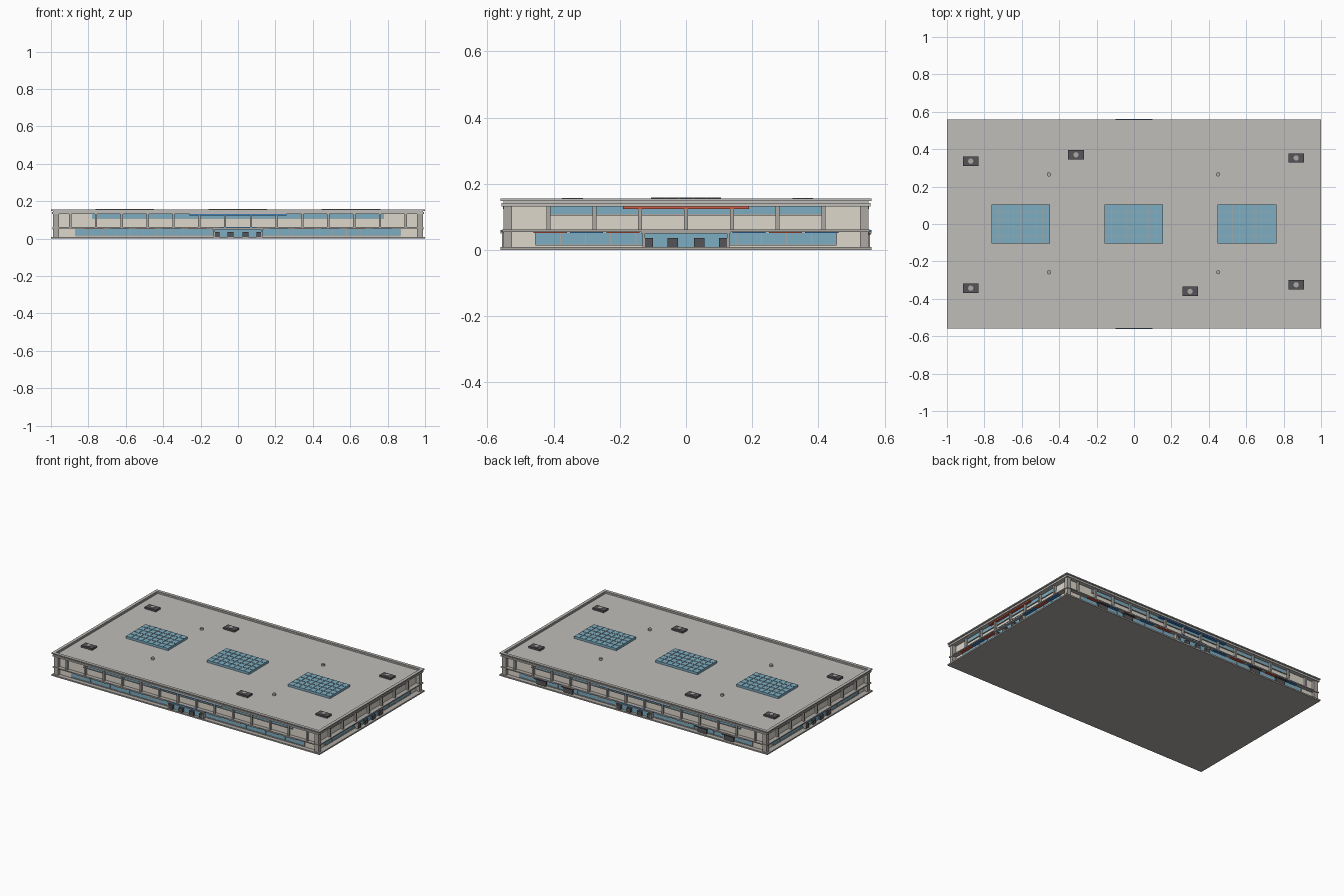
import bpy, bmesh

if "Cube" in bpy.data.objects:
    bpy.data.objects.remove(bpy.data.objects["Cube"])

def material(name, r, g, b):
    m = bpy.data.materials.new(name)
    m.diffuse_color = (r, g, b, 1)
    m.use_nodes = True
    m.node_tree.nodes["Principled BSDF"].inputs["Base Color"].default_value = m.diffuse_color
    return m

CREAM = material("cream", 0.72, 0.68, 0.60)
STONE = material("stone", 0.42, 0.40, 0.37)
ROOF = material("roof_grey", 0.52, 0.51, 0.49)
GLASS = material("glass", 0.20, 0.42, 0.54)
DARK = material("dark_metal", 0.09, 0.09, 0.10)
RED = material("red", 0.60, 0.10, 0.06)
BLUE = material("blue", 0.05, 0.20, 0.50)

def boxes(name, items, mat):
    """One object from many (x0, x1, y0, y1, z0, z1) boxes."""
    bm = bmesh.new()
    for x0, x1, y0, y1, z0, z1 in items:
        vs = bmesh.ops.create_cube(bm, size=1)["verts"]
        for v in vs:
            v.co.x = (x0 + x1) / 2 + v.co.x * abs(x1 - x0)
            v.co.y = (y0 + y1) / 2 + v.co.y * abs(y1 - y0)
            v.co.z = (z0 + z1) / 2 + v.co.z * abs(z1 - z0)
    me = bpy.data.meshes.new(name)
    bm.to_mesh(me)
    bm.free()
    me.materials.append(mat)
    ob = bpy.data.objects.new(name, me)
    bpy.context.collection.objects.link(ob)
    return ob

def on_side(side, u0, u1, d0, d1, z0, z1):
    """Box at u along a facade and d out from the centre."""
    return {"front": (u0, u1, -d1, -d0, z0, z1),
            "back": (-u1, -u0, d0, d1, z0, z1),
            "right": (d0, d1, u0, u1, z0, z1),
            "left": (-d1, -d0, -u1, -u0, z0, z1)}[side]

def ring(w, d, t, z0, z1):
    """Four boxes forming a rectangular frame."""
    return [(-w, w, s * d, s * (d - t), z0, z1) for s in (-1, 1)] + \
           [(s * w, s * (w - t), -d + t, d - t, z0, z1) for s in (-1, 1)]

def cylinders(name, places, r, z0, z1, mat):
    for x, y in places:
        bpy.ops.mesh.primitive_cylinder_add(vertices=20, radius=r, depth=z1 - z0,
                                            location=(x, y, (z0 + z1) / 2))
        ob = bpy.context.object
        ob.name = name
        ob.data.materials.append(mat)
        bpy.ops.object.shade_smooth_by_angle()

WX, WY = 0.962, 0.53   # wall planes

# Main shell
boxes("base_slab", [(-1, 1, -0.56, 0.56, 0, 0.009)], STONE)
boxes("walls", [(-WX, WX, -WY, WY, 0.009, 0.133)], CREAM)
boxes("floor_ledge", ring(0.993, 0.556, 0.035, 0.055, 0.062), STONE)
boxes("roof_slab", [(-0.995, 0.995, -0.558, 0.558, 0.132, 0.142)], ROOF)
boxes("parapet", ring(0.99, 0.552, 0.014, 0.142, 0.15), ROOF)
boxes("parapet_cap", ring(1, 0.56, 0.02, 0.148, 0.155), ROOF)
boxes("corner_pillars", [(sx * 0.958, sx * 0.988, sy * 0.525, sy * 0.551, 0.009, 0.133)
                         for sx in (-1, 1) for sy in (-1, 1)], STONE)

# Facades: side, wall plane, upper glass, lower glass, columns, banner colour and width
long_cols = [s * 0.069 * k for k in range(1, 14, 2) for s in (-1, 1)]
short_cols = [0.1385 * k for k in range(-3, 4)]
FACADES = [("front", WY, 0.78, 0.87, long_cols, BLUE, 0.26),
           ("back", WY, 0.78, 0.87, long_cols, BLUE, 0.26),
           ("right", WX, 0.42, 0.455, short_cols, RED, 0.19),
           ("left", WX, 0.42, 0.455, short_cols, RED, 0.19)]
for side, w, up, low, cols, tint, bw in FACADES:
    def put(name, items, mat):
        boxes(side + "_" + name, [on_side(side, *i) for i in items], mat)
    out = w + 0.026
    put("upper_glass", [(-up, up, w - 0.002, w + 0.004, 0.107, 0.131)], GLASS)
    put("lower_glass", [(-low, low, w - 0.002, w + 0.004, 0.016, 0.053)], GLASS)
    put("columns", [(c - 0.006, c + 0.006, w + 0.006, out - 0.006, 0.062, 0.133)
                    for c in cols], STONE)
    put("window_rails", [(-up, up, w, w + 0.008, 0.104, 0.108),
                         (-low, low, w, w + 0.008, 0.013, 0.017)], STONE)
    n = int(low / 0.07)
    put("mullions", [(k * low / n - 0.0015, k * low / n + 0.0015, w, w + 0.006, 0.016, 0.053)
                     for k in range(-n, n + 1)], STONE)
    put("banner", [(-bw, bw, w + 0.004, out - 0.003, 0.124, 0.133)], tint)
    # Shop awnings, alternating colours on both sides of the door
    pitch = 0.138 if w == WY else 0.11
    for k in range(1, 6 if w == WY else 4):
        for s in (-1, 1):
            c = s * (0.08 + pitch * k)
            put("awning", [(c - 0.05, c + 0.05, w, out - 0.002, 0.051, 0.057)],
                RED if (k + (s > 0)) % 2 else BLUE)
    # Entrance: canopy, posts, glazing and dark doors
    put("entrance_canopy", [(-0.135, 0.135, w, out + 0.004, 0.05, 0.056)], STONE)
    put("entrance_sign", [(-0.1, 0.1, w, out + 0.005, 0.056, 0.061)],
        tint if w == WY else BLUE)
    put("entrance_posts", [(s * 0.128 - 0.004, s * 0.128 + 0.004, w, out, 0.009, 0.05)
                           for s in (-1, 1)], STONE)
    put("entrance_glass", [(-0.124, 0.124, w, w + 0.012, 0.009, 0.05)], GLASS)
    put("entrance_doors", [(c - 0.016, c + 0.016, w + 0.01, out, 0.009, 0.036)
                           for c in (-0.115, -0.04, 0.04, 0.115)], DARK)

# Loading bays on the back
boxes("loading_doors", [(x - 0.035, x + 0.035, WY, WY + 0.014, 0.009, 0.046)
                        for x in (-0.7, -0.5, 0.5, 0.7)], DARK)
boxes("loading_canopies", [(x - 0.042, x + 0.042, WY, WY + 0.028, 0.046, 0.051)
                           for x in (-0.7, -0.5, 0.5, 0.7)], DARK)

# Skylights with glazing bars
bars = []
for cx in (-0.606, -0.002, 0.604):
    boxes("skylight", [(cx - 0.157, cx + 0.157, -0.105, 0.105, 0.14, 0.157)], GLASS)
    bars += [(cx - 0.157 + 0.0393 * k - 0.001, cx - 0.157 + 0.0393 * k + 0.001,
              -0.105, 0.105, 0.156, 0.159) for k in range(1, 8)]
    bars += [(cx - 0.157, cx + 0.157, 0.042 * k - 0.022, 0.042 * k - 0.020, 0.156, 0.159)
             for k in range(-1, 3)]
boxes("skylight_bars", bars, STONE)

# Rooftop units and vents
units = [(-0.873, 0.336), (-0.31, 0.37), (0.867, 0.353),
         (-0.873, -0.343), (0.3, -0.36), (0.867, -0.325)]
boxes("roof_units", [(x - 0.042, x + 0.042, y - 0.025, y + 0.025, 0.14, 0.154)
                     for x, y in units], DARK)
cylinders("unit_fan", units, 0.014, 0.152, 0.157, STONE)
cylinders("roof_vent", [(-0.455, 0.265), (0.45, 0.265), (-0.455, -0.258), (0.45, -0.258)],
          0.011, 0.14, 0.154, STONE)
